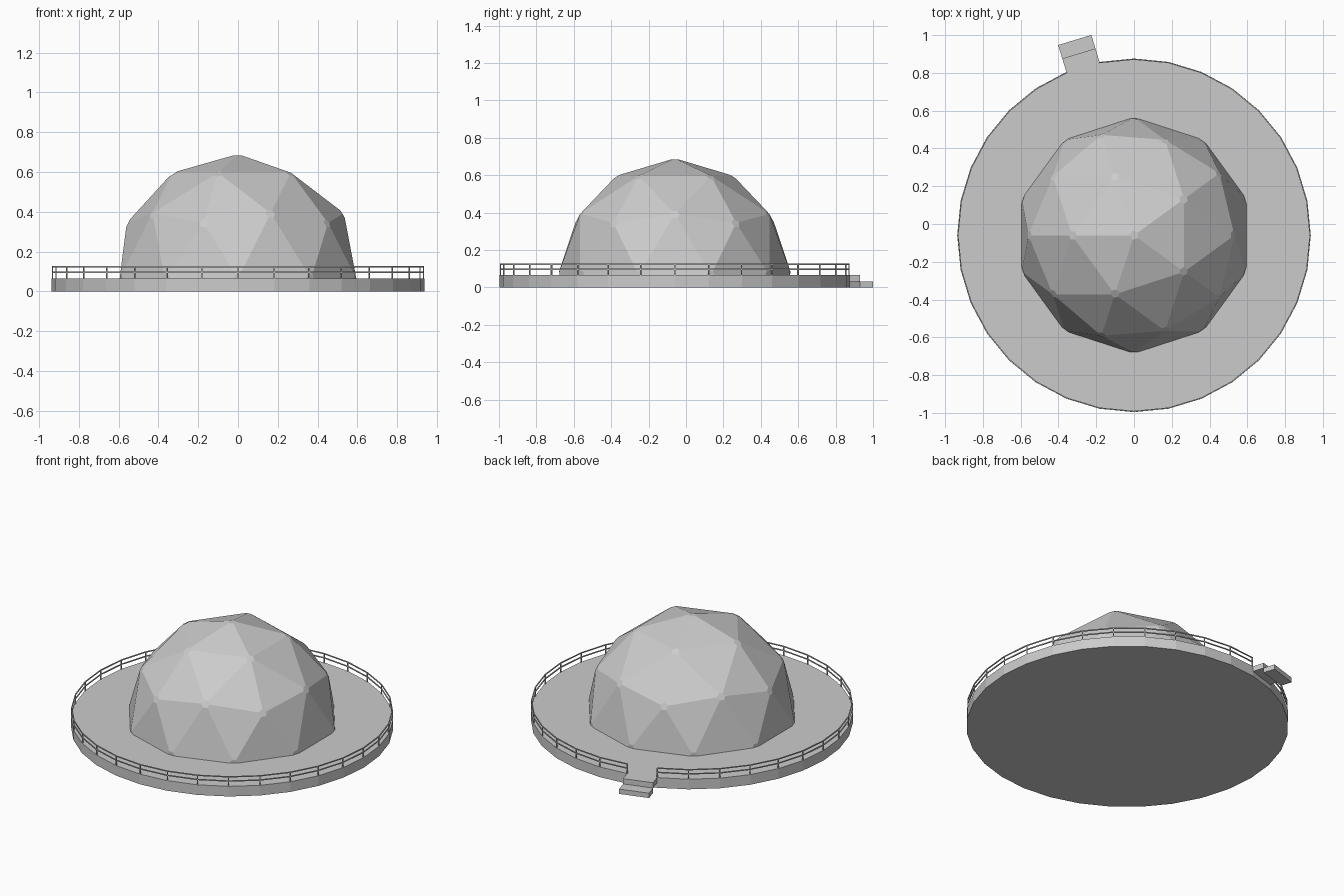
import bpy, bmesh, math
from mathutils import Vector, Matrix

if "Cube" in bpy.data.objects:
    bpy.data.objects.remove(bpy.data.objects["Cube"])

SIDES = 32
CY = -0.06          # centre of the round deck
R_DECK = 0.936
DECK_H = 0.065
R_DOME = 0.625
GAP = 9             # deck side left open for the steps


def finish(name, bm):
    mesh = bpy.data.meshes.new(name)
    bm.to_mesh(mesh)
    bm.free()
    obj = bpy.data.objects.new(name, mesh)
    bpy.context.collection.objects.link(obj)
    return obj


def rim(i, r, z):
    a = 2 * math.pi * i / SIDES
    return Vector((r * math.cos(a), CY + r * math.sin(a), z))


def bar(bm, p, q, t):
    # square bar from p to q
    d = q - p
    side = d.cross(Vector((0, 0, 1)))
    if side.length < 1e-5:
        side = Vector((-(p.y - CY), p.x, 0))
    side.normalize()
    up = side.cross(d.normalized())
    m = Matrix((side * t, d, up * t)).transposed().to_4x4()
    m.translation = (p + q) / 2
    bmesh.ops.create_cube(bm, size=1, matrix=m)


# round deck
bm = bmesh.new()
ring = [bm.verts.new(rim(i, R_DECK, 0)) for i in range(SIDES)]
base = bm.faces.new(ring)
top = bmesh.ops.extrude_face_region(bm, geom=[base], use_keep_orig=True)
bmesh.ops.translate(bm, vec=(0, 0, DECK_H),
                    verts=[g for g in top['geom'] if isinstance(g, bmesh.types.BMVert)])
bmesh.ops.recalc_face_normals(bm, faces=bm.faces)
finish("deck", bm)

# geodesic dome: half an icosphere with flat hubs cut at each vertex
bm = bmesh.new()
bmesh.ops.create_icosphere(bm, subdivisions=2, radius=R_DOME,
                           matrix=Matrix.Rotation(math.pi, 4, 'Z'))
bmesh.ops.delete(bm, geom=[v for v in bm.verts if v.co.z < -0.01], context='VERTS')
bmesh.ops.holes_fill(bm, edges=[e for e in bm.edges if e.is_boundary], sides=0)
bmesh.ops.bevel(bm, geom=bm.verts[:], offset=0.026, offset_type='OFFSET',
                segments=1, profile=0.5, affect='VERTICES')
bmesh.ops.recalc_face_normals(bm, faces=bm.faces)
bmesh.ops.delete(bm, geom=[f for f in bm.faces
                           if all(abs(v.co.z) < 1e-4 for v in f.verts)],
                 context='FACES_ONLY')
dome = finish("dome", bm)
dome.location = (0, CY, DECK_H)

# railing: a post on every corner, two rails on every side but the gap
bm = bmesh.new()
R_RAIL = R_DECK - 0.004
for i in range(SIDES):
    bar(bm, rim(i, R_RAIL, DECK_H), rim(i, R_RAIL, 0.125), 0.006)
    if i != GAP:
        for z in (0.097, 0.124):
            bar(bm, rim(i, R_RAIL, z), rim(i + 1, R_RAIL, z), 0.006)
finish("railing", bm)

# two entry steps on the open side
a = 2 * math.pi * (GAP + 0.5) / SIDES
width = 2 * R_DECK * math.sin(math.pi / SIDES)
inner = R_DECK * math.cos(math.pi / SIDES)
bm = bmesh.new()
for k, z in enumerate((0.048, 0.0155)):
    m = (Matrix.Translation((0, CY, 0)) @ Matrix.Rotation(a, 4, 'Z')
         @ Matrix.Translation((inner + 0.0745 * (k + 0.5), 0, z))
         @ Matrix.Diagonal((0.0745, width, 0.034 if k == 0 else 0.031, 1)))
    bmesh.ops.create_cube(bm, size=1, matrix=m)
finish("entry_steps", bm)
